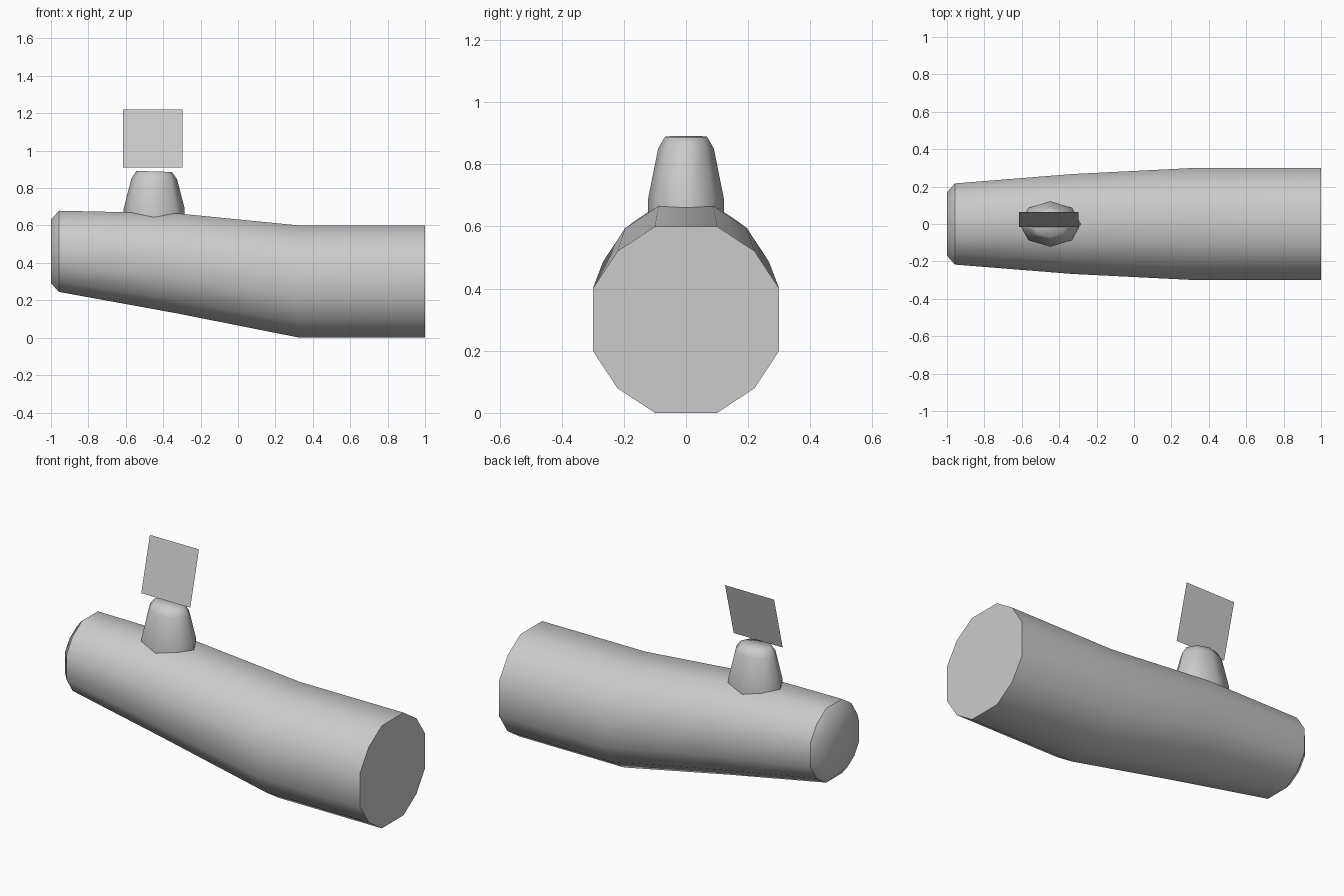
import bpy, bmesh, math

if "Cube" in bpy.data.objects:
    bpy.data.objects.remove(bpy.data.objects["Cube"])

# Quarter of the unit twelve-sided log section, mirrored into a full ring
QUARTER = [(1, 1 / 3), (0.735, 0.735), (1 / 3, 1)]
HALF = QUARTER + [(-y, z) for y, z in reversed(QUARTER)]
SECTION = HALF + [(-y, -z) for y, z in HALF]


def loft(name, rings, sharp=(), cap_start=True):
    """Skin a list of rings; ring indices in sharp get hard edges."""
    bm = bmesh.new()
    loops = [[bm.verts.new(p) for p in ring] for ring in rings]
    n = len(loops[0])
    for a, b in zip(loops, loops[1:]):
        for i in range(n):
            j = (i + 1) % n
            bm.faces.new((a[i], a[j], b[j], b[i]))
    if cap_start:
        bm.faces.new(loops[0][::-1])
    bm.faces.new(loops[-1])
    bmesh.ops.recalc_face_normals(bm, faces=bm.faces)
    for f in bm.faces:
        f.smooth = True
    for k in sharp:
        for i in range(n):
            bm.edges.get((loops[k][i], loops[k][(i + 1) % n])).smooth = False
    return finish(name, bm)


def finish(name, bm):
    mesh = bpy.data.meshes.new(name)
    bm.to_mesh(mesh)
    bm.free()
    obj = bpy.data.objects.new(name, mesh)
    bpy.context.collection.objects.link(obj)
    return obj


# Log: x, centre height, half width of each section
stations = [(1, 0.30, 0.30), (0.33, 0.30, 0.30), (-0.33, 0.398, 0.267),
            (-0.957, 0.462, 0.217), (-1, 0.462, 0.17)]
loft("log", [[(x, r * y, c + r * z) for y, z in SECTION]
             for x, c, r in stations], sharp=(0, 3))

# Branch stub: height, x radius, y radius, slight tilt of the top
levels = [(0.62, 0.163, 0.122, 0), (0.69, 0.163, 0.122, 0),
          (0.85, 0.122, 0.09, 0.02), (0.889, 0.095, 0.068, 0.03)]
angles = [k * math.pi / 4 for k in range(8)]
loft("branch_stub", [[(-0.448 + rx * math.cos(a), ry * math.sin(a),
                       z - tilt * rx * math.cos(a)) for a in angles]
                     for z, rx, ry, tilt in levels], cap_start=False)

# Leaf: one flat card leaning back above the stub
bm = bmesh.new()
bm.faces.new([bm.verts.new(p) for p in
              [(-0.615, -0.015, 0.91), (-0.298, -0.015, 0.91),
               (-0.298, 0.065, 1.22), (-0.615, 0.065, 1.22)]])
finish("leaf", bm)
